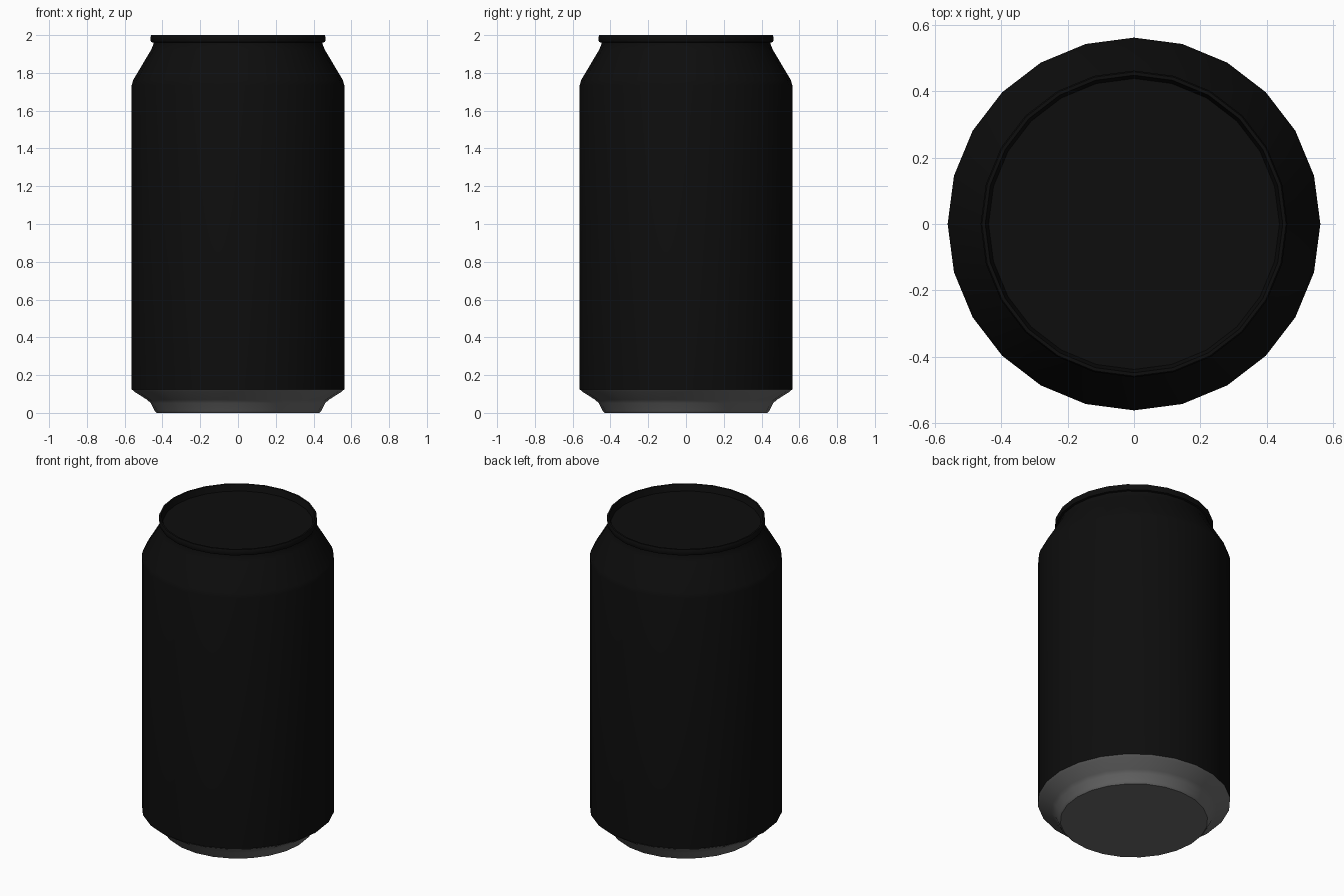
import bpy, bmesh, math

if "Cube" in bpy.data.objects:
    bpy.data.objects.remove(bpy.data.objects["Cube"])

SIDES = 24


def material(name, shade):
    m = bpy.data.materials.new(name)
    m.diffuse_color = (shade, shade, shade, 1)
    m.use_nodes = True
    m.node_tree.nodes["Principled BSDF"].inputs["Base Color"].default_value = m.diffuse_color
    return m


def lathe(name, profile, mat, cap_first=False, cap_last=False):
    """Revolve (radius, z) points, listed so faces point outward going up."""
    bm = bmesh.new()
    rings = [[bm.verts.new((r * math.cos(2 * math.pi * i / SIDES),
                            r * math.sin(2 * math.pi * i / SIDES), z))
              for i in range(SIDES)] for r, z in profile]
    for a, b in zip(rings, rings[1:]):
        for i in range(SIDES):
            j = (i + 1) % SIDES
            bm.faces.new((a[i], a[j], b[j], b[i]))
    if cap_first:
        bm.faces.new(rings[0][::-1])
    if cap_last:
        bm.faces.new(rings[-1])
    mesh = bpy.data.meshes.new(name)
    bm.to_mesh(mesh)
    bm.free()
    mesh.materials.append(mat)
    obj = bpy.data.objects.new(name, mesh)
    bpy.context.collection.objects.link(obj)
    bpy.context.view_layer.objects.active = obj
    bpy.ops.object.select_all(action='DESELECT')
    obj.select_set(True)
    bpy.ops.object.shade_smooth_by_angle(angle=math.radians(40))
    return obj


black = material("black_paint", 0.004)
metal = material("base_metal", 0.15)

# Tapered metal base with a flat underside
lathe("can_base", [(0.43, 0), (0.442, 0.012), (0.462, 0.052), (0.482, 0.07),
                   (0.55, 0.113), (0.5625, 0.125)], metal, cap_first=True)

# Straight wall, sloping shoulder and neck
lathe("can_body", [(0.5625, 0.125), (0.5625, 1.735), (0.555, 1.762),
                   (0.46, 1.922), (0.447, 1.953), (0.447, 1.96)], black)

# Rolled rim and slightly recessed lid
lathe("can_lid", [(0.447, 1.96), (0.459, 1.963), (0.463, 1.972), (0.463, 1.99), (0.459, 2.0),
                  (0.449, 2.0), (0.439, 1.96)], black, cap_last=True)
